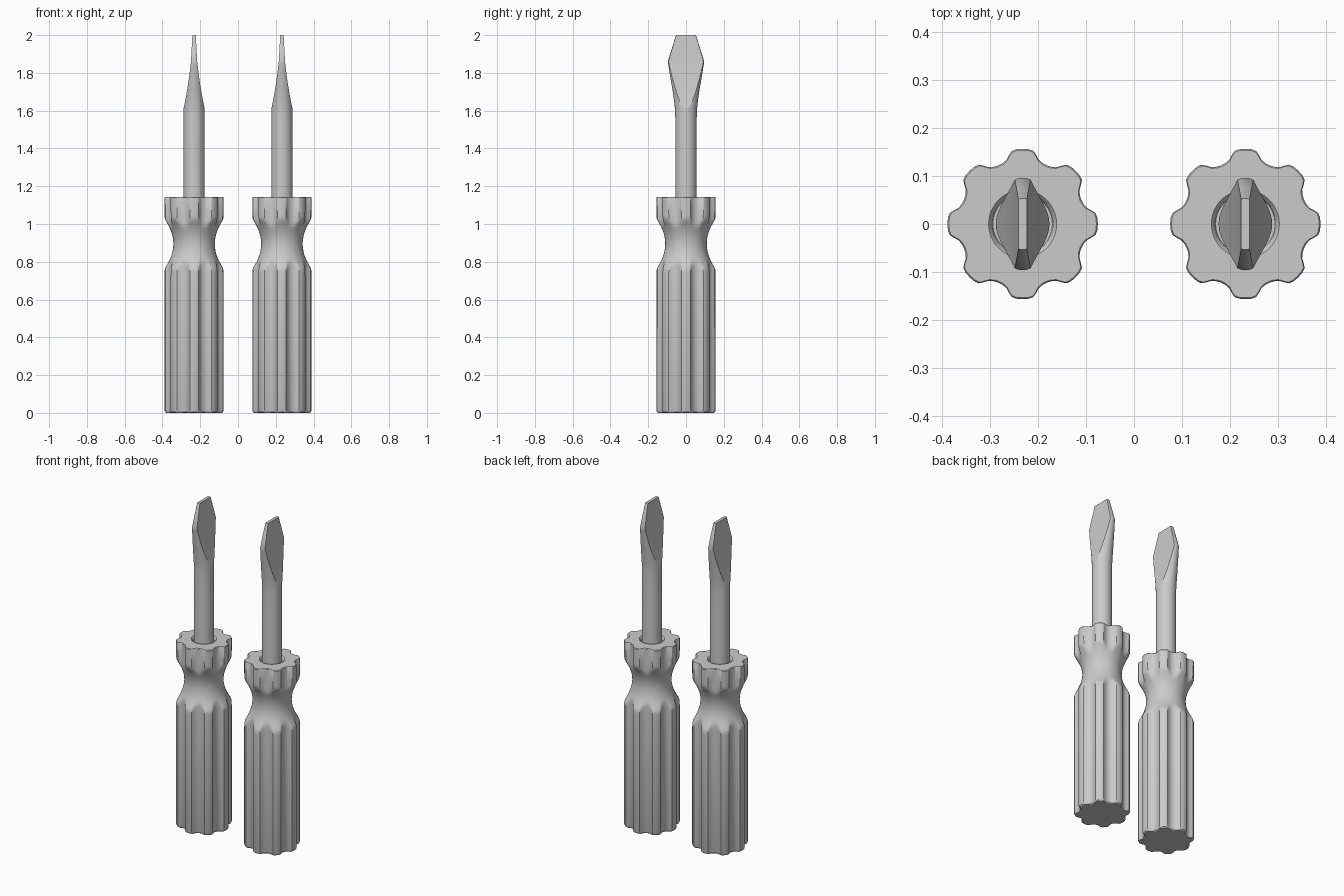
import bpy, bmesh
from math import cos, sin, pi, radians, acos, sqrt

if "Cube" in bpy.data.objects:
    bpy.data.objects.remove(bpy.data.objects["Cube"])

SHAFT_R = 0.056
TOP = 1.143


def lerp_table(table, t):
    for (a, va), (b, vb) in zip(table, table[1:]):
        if t <= b:
            return va + (vb - va) * max(0, t - a) / (b - a)
    return table[-1][1]


def loft(name, rings):
    """Skin equal-length rings of points, cap both ends, shade smooth by angle."""
    bm = bmesh.new()
    vs = [[bm.verts.new(p) for p in ring] for ring in rings]
    n = len(rings[0])
    for a, b in zip(vs, vs[1:]):
        for i in range(n):
            j = (i + 1) % n
            bm.faces.new((a[i], a[j], b[j], b[i]))
    bm.faces.new(vs[0][::-1])
    bm.faces.new(vs[-1])
    bmesh.ops.remove_doubles(bm, verts=bm.verts, dist=1e-5)
    bmesh.ops.recalc_face_normals(bm, faces=bm.faces)
    me = bpy.data.meshes.new(name)
    bm.to_mesh(me)
    bm.free()
    ob = bpy.data.objects.new(name, me)
    bpy.context.collection.objects.link(ob)
    bpy.ops.object.select_all(action='DESELECT')
    ob.select_set(True)
    bpy.context.view_layer.objects.active = ob
    bpy.ops.object.shade_smooth_by_angle(angle=radians(32))
    return ob


# Fluted handle: half of one lobe, mirrored and repeated eight times
half = [(0, .157), (5, .1565), (8.5, .154), (11, .147), (14, .1385), (18, .134), (22.5, .1325)]
lobe = half + [(45 - a, r) for a, r in half[-2:0:-1]]
section = [(radians(a + 45 * k), r) for k in range(8) for a, r in lobe]


def handle_ring(z, inset=0):
    neck = 0.110 + 0.048 * ((z - 0.895) / 0.132) ** 2
    pts = []
    for t, r in section:
        d = r - neck
        rr = 0.5 * (r + neck - sqrt(d * d + 0.00004)) if abs(d) < 0.12 else min(r, neck)
        rr -= inset
        pts.append((rr * cos(t), rr * sin(t), z))
    return pts


def circle_ring(r, z):
    return [(r * cos(t), r * sin(t), z) for t, _ in section]


rings = [handle_ring(0, .010), handle_ring(.004, .004), handle_ring(.014), handle_ring(.70)]
rings += [handle_ring(.73 + .0125 * i) for i in range(27)]
rings += [handle_ring(TOP - .004), handle_ring(TOP, .003)]
# Shallow recess where the shaft enters
rings += [circle_ring(.071, TOP), circle_ring(.064, TOP - .008), circle_ring(.062, TOP - .02)]
handle = loft("handle_left", rings)

# Blade shaft: round bar flaring in y, cut by two concave flats in x
thick = [(1.61, .056), (1.65, .0475), (1.70, .0385), (1.75, .0305), (1.80, .0235),
         (1.86, .0165), (2.0, .009)]
width = [(1.54, .056), (1.61, .0585), (1.65, .063), (1.70, .070), (1.75, .0785),
         (1.80, .087), (1.86, .0965), (2.0, .053)]


def blade_ring(z):
    a, b = lerp_table(thick, z), lerp_table(width, z)
    phi = acos(min(1, a / SHAFT_R))
    pts = []
    for s in (1, -1):
        for i in range(6):       # flat face
            pts.append((s * a, s * b * sin(phi) * (i / 3 - 1), z))
        for i in range(16):      # rounded edge
            t = phi + (pi - 2 * phi) * i / 16
            pts.append((s * SHAFT_R * cos(t), s * b * sin(t), z))
    return pts


heights = [1.08, 1.54, 1.58] + [1.61 + .0125 * i for i in range(20)] + [1.86, 1.93, 2.0]
blade = loft("blade_left", [blade_ring(z) for z in heights])

# Second screwdriver shares the same meshes
for part in (handle, blade):
    part.location.x = -0.2325
    twin = part.copy()
    twin.name = part.name.replace("left", "right")
    twin.location.x = 0.2325
    bpy.context.collection.objects.link(twin)
